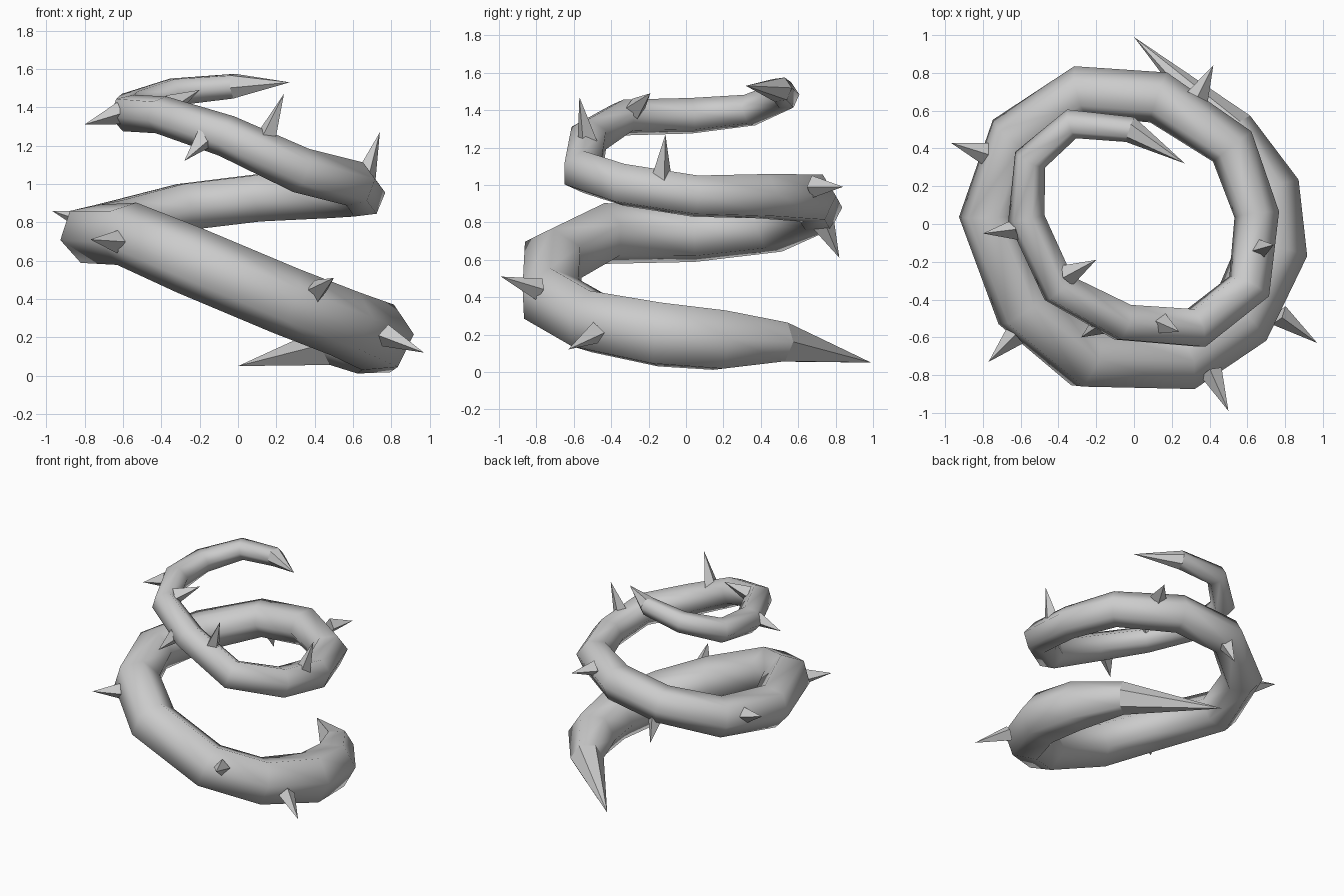
import bpy
import bmesh
import math
from mathutils import Vector

cube = bpy.data.objects.get("Cube")
if cube:
    bpy.data.objects.remove(cube, do_unlink=True)

SIDES = 6

grey = bpy.data.materials.new("stem_grey")
grey.use_nodes = True
grey.diffuse_color = (0.6, 0.6, 0.6, 1)
grey.node_tree.nodes["Principled BSDF"].inputs["Base Color"].default_value = grey.diffuse_color


def add_object(name, bm):
    bmesh.ops.recalc_face_normals(bm, faces=bm.faces)
    mesh = bpy.data.meshes.new(name)
    bm.to_mesh(mesh)
    bm.free()
    mesh.materials.append(grey)
    obj = bpy.data.objects.new(name, mesh)
    bpy.context.collection.objects.link(obj)
    return obj


def build_vine(start, rings, end):
    """Sweep a tapering hexagon along the path without twisting it, with pointed ends."""
    bm = bmesh.new()
    path = [Vector(start)] + [Vector(r[:3]) for r in rings] + [Vector(end)]
    dirs = [(b - a).normalized() for a, b in zip(path, path[1:])]
    tangents = [(a + b).normalized() for a, b in zip(dirs, dirs[1:])]
    # first corner points away from the middle of the coil
    side = Vector((path[1].x, path[1].y, 0))
    previous = tangents[0]
    loops = []
    for centre, ring, tangent in zip(path[1:], rings, tangents):
        side = previous.rotation_difference(tangent) @ side
        side = (side - tangent * side.dot(tangent)).normalized()
        up = tangent.cross(side)
        loop = []
        for i in range(SIDES):
            a = math.tau * i / SIDES
            loop.append(bm.verts.new(centre + ring[3] * (side * math.cos(a) + up * math.sin(a))))
        loops.append(loop)
        previous = tangent
    # smooth body
    for a, b in zip(loops, loops[1:]):
        for i in range(SIDES):
            j = (i + 1) % SIDES
            bm.faces.new((a[i], a[j], b[j], b[i])).smooth = True
    # flat pointed ends
    for point, loop in ((path[0], loops[0]), (path[-1], loops[-1])):
        tip = bm.verts.new(point)
        for i in range(SIDES):
            bm.faces.new((tip, loop[i], loop[(i + 1) % SIDES]))
    return add_object("vine_stem", bm)


def build_thorn(number, base, tip, radius):
    """Four-sided spike, with its base sunk a little into the stem."""
    base, tip = Vector(base), Vector(tip)
    base -= (tip - base).normalized() * 0.03
    bm = bmesh.new()
    length = (tip - base).length
    bmesh.ops.create_cone(bm, cap_ends=True, segments=4, radius1=radius, radius2=0, depth=length)
    bmesh.ops.translate(bm, verts=bm.verts, vec=(0, 0, length / 2))
    bmesh.ops.remove_doubles(bm, verts=bm.verts, dist=0.0001)
    obj = add_object(f"thorn_{number}", bm)
    obj.location = base
    obj.rotation_mode = "QUATERNION"
    obj.rotation_quaternion = (tip - base).to_track_quat("Z", "Y")


# Stem: x, y, z, radius
build_vine(
    (0, 0.99, 0.05),
    [
        (0.52, 0.50, 0.16, 0.12),
        (0.70, 0.18, 0.17, 0.18),
        (0.73, -0.14, 0.20, 0.19),
        (0.56, -0.51, 0.27, 0.18),
        (0.25, -0.72, 0.39, 0.18),
        (-0.25, -0.71, 0.60, 0.18),
        (-0.58, -0.44, 0.74, 0.17),
        (-0.77, 0.04, 0.74, 0.16),
        (-0.63, 0.46, 0.78, 0.15),
        (-0.28, 0.70, 0.88, 0.14),
        (0.13, 0.67, 0.93, 0.14),
        (0.52, 0.41, 0.94, 0.13),
        (0.65, 0.05, 0.94, 0.12),
        (0.61, -0.33, 1.0, 0.12),
        (0.33, -0.55, 1.07, 0.12),
        (-0.06, -0.52, 1.25, 0.11),
        (-0.40, -0.34, 1.36, 0.1),
        (-0.57, 0.03, 1.37, 0.1),
        (-0.55, 0.34, 1.40, 0.09),
        (-0.33, 0.53, 1.48, 0.08),
        (-0.02, 0.50, 1.51, 0.07),
    ],
    (0.27, 0.32, 1.53),
)

# Thorns: base, tip
thorns = [
    ((0.79, -0.50, 0.20), (0.97, -0.63, 0.12)),
    ((0.42, -0.81, 0.45), (0.50, -0.99, 0.51)),
    ((-0.65, -0.61, 0.70), (-0.77, -0.73, 0.71)),
    ((-0.81, 0.38, 0.81), (-0.97, 0.43, 0.86)),
    ((-0.25, 0.75, 0.76), (-0.26, 0.82, 0.61)),
    ((0.35, 0.70, 0.99), (0.42, 0.84, 0.99)),
    ((0.67, -0.13, 1.05), (0.74, -0.11, 1.27)),
    ((0.15, -0.53, 1.25), (0.24, -0.57, 1.47)),
    ((-0.19, -0.54, 1.22), (-0.28, -0.60, 1.12)),
    ((-0.33, -0.26, 1.42), (-0.20, -0.19, 1.49)),
    ((-0.64, -0.03, 1.36), (-0.80, -0.05, 1.31)),
]
for n, (base, tip) in enumerate(thorns, 1):
    build_thorn(n, base, tip, 0.06)
